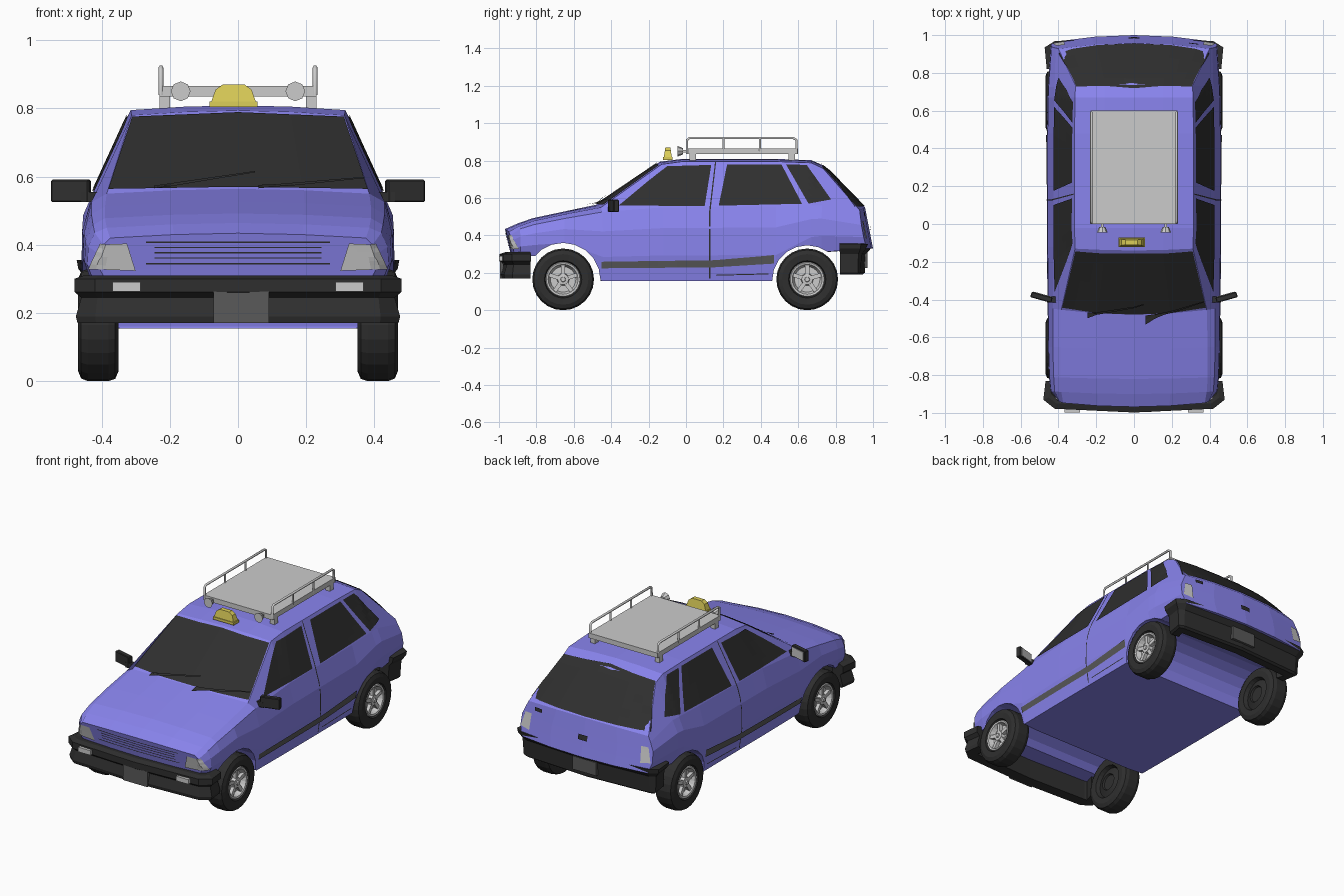
import bpy, bmesh, math
from mathutils import Vector, Matrix
from mathutils.bvhtree import BVHTree

if "Cube" in bpy.data.objects:
    bpy.data.objects.remove(bpy.data.objects["Cube"])


def material(name, r, g, b):
    m = bpy.data.materials.new(name)
    m.diffuse_color = (r, g, b, 1)
    m.use_nodes = True
    m.node_tree.nodes["Principled BSDF"].inputs["Base Color"].default_value = m.diffuse_color
    return m


PAINT = material("paint", .25, .23, .85)
BLACK = material("black", .028, .028, .028)
STRIPE = material("stripe", .1, .1, .1)
YELLOW = material("yellow", .72, .62, .1)


def finish(name, bm, mat=None, fix=True):
    if fix:
        bmesh.ops.remove_doubles(bm, verts=bm.verts, dist=.0005)
        bmesh.ops.recalc_face_normals(bm, faces=bm.faces)
    me = bpy.data.meshes.new(name)
    bm.to_mesh(me)
    bm.free()
    ob = bpy.data.objects.new(name, me)
    bpy.context.collection.objects.link(ob)
    if mat:
        me.materials.append(mat)
    return ob


def box(name, c, size, mat=None, rz=0, bevel=0):
    bm = bmesh.new()
    bmesh.ops.create_cube(bm, size=1, matrix=Matrix.Translation(c) @ Matrix.Rotation(rz, 4, 'Z') @ Matrix.Diagonal((*size, 1)))
    if bevel:
        bmesh.ops.bevel(bm, geom=bm.edges[:], offset=bevel, segments=1, affect='EDGES')
    return finish(name, bm, mat)


def cylinder(name, c, r1, r2, depth, axis, n, mat=None):
    bm = bmesh.new()
    rot = Matrix.Rotation(math.pi / 2, 4, 'Y' if axis == 'X' else 'X')
    bmesh.ops.create_cone(bm, cap_ends=True, segments=n, radius1=r1, radius2=r2, depth=depth, matrix=Matrix.Translation(c) @ rot)
    return finish(name, bm, mat)


def lathe(name, profile, cy, cz, sx, n, mat=None):
    """Revolve (radius, x) points around an axle along x."""
    bm = bmesh.new()
    rings = [[bm.verts.new((sx * x, cy + r * math.cos(2 * math.pi * i / n), cz + r * math.sin(2 * math.pi * i / n)))
              for i in range(n)] for r, x in profile]
    for a, b in zip(rings, rings[1:]):
        for i in range(n):
            j = (i + 1) % n
            bm.faces.new((a[i], a[j], b[j], b[i]))
    ob = finish(name, bm, mat)
    return ob


def sweep(name, path, profile, mat):
    """Sweep a closed (outward offset, z) profile along a plan path."""
    bm = bmesh.new()
    p = [Vector(q) for q in path]
    rings = []
    for i, q in enumerate(p):
        d = (q - p[i - 1]).normalized() if i else Vector((0, 0))
        if i < len(p) - 1:
            d = d + (p[i + 1] - q).normalized()
        d.normalize()
        rings.append([bm.verts.new((q.x + o * d.y, q.y - o * d.x, z)) for o, z in profile])
    m = len(profile)
    for a, b in zip(rings, rings[1:]):
        for i in range(m):
            bm.faces.new((a[i], a[(i + 1) % m], b[(i + 1) % m], b[i]))
    bm.faces.new(rings[0])
    bm.faces.new(rings[-1])
    return finish(name, bm, mat)


def tube(name, pts, r):
    cu = bpy.data.curves.new(name, 'CURVE')
    cu.dimensions = '3D'
    cu.bevel_depth = r
    cu.bevel_resolution = 1
    cu.use_fill_caps = True
    s = cu.splines.new('POLY')
    s.points.add(len(pts) - 1)
    for q, v in zip(s.points, pts):
        q.co = (*v, 1)
    ob = bpy.data.objects.new(name, cu)
    bpy.context.collection.objects.link(ob)


# Body stations: y, floor z, waist x, belt x, belt z, roof x, roof z, plan curve, lean
STATIONS = [
    (-.965, .29, .405, .395, .400, .375, .420, .025, .03),
    (-.900, .29, .442, .420, .435, .385, .450, .015, 0),
    (-.820, .29, .450, .425, .458, .390, .478, .01, 0),
    (-.660, .29, .455, .430, .490, .390, .512, .01, 0),
    (-.480, .155, .457, .430, .525, .385, .550, .035, 0),
    (-.140, .155, .460, .425, .550, .312, .780, .02, 0),
    (-.020, .155, .460, .425, .550, .315, .795, 0, 0),
    (.480, .155, .460, .425, .555, .315, .795, 0, 0),
    (.670, .30, .457, .422, .560, .312, .788, 0, 0),
    (.740, .31, .455, .420, .560, .310, .758, -.015, 0),
    (.960, .33, .440, .415, .505, .400, .535, -.04, .04)]


def place(s, x, z):
    y = s[0] + s[7] * (x / .45) ** 2 + s[8] * (s[6] - z) / (s[6] - s[1])
    return Vector((x, y, z))


def section(s):
    y, zb, xw, xb, zl, xr, zr = s[:7]
    h, xf = zl - zb, xw - .02
    return [(0, zb), (xf / 2, zb), (xf, zb), (xw, zb + .35 * h), (xw - .003, zb + .72 * h), (xb, zl),
            (xr, zr), (xr / 2, zr + .01), (0, zr + .014)]


bm = bmesh.new()


def quad(pts, sx):
    bm.faces.new([bm.verts.new((sx * p.x, p.y, p.z)) for p in pts])


for sx in (1, -1):
    for a, b in zip(STATIONS, STATIONS[1:]):
        ra = [place(a, *p) for p in section(a)]
        rb = [place(b, *p) for p in section(b)]
        for i in range(8):
            quad((ra[i], ra[i + 1], rb[i + 1], rb[i]), sx)
    for s in (STATIONS[0], STATIONS[-1]):
        r = section(s)
        rows = [r[0:3]] + [[(0, z), (x / 2, z), (x, z)] for x, z in r[3:6]] + [r[:5:-1]]
        rows = [[place(s, *p) for p in row] for row in rows]
        for lo, hi in zip(rows, rows[1:]):
            for i in range(2):
                quad((lo[i], lo[i + 1], hi[i + 1], hi[i]), sx)
bmesh.ops.remove_doubles(bm, verts=bm.verts, dist=.0005)
bmesh.ops.recalc_face_normals(bm, faces=bm.faces)
TREE = BVHTree.FromBMesh(bm)
body = finish("body", bm, PAINT)

# Wheel arches cut through the body
for name, y, r in (("front_arch", -.657, .2), ("rear_arch", .648, .187)):
    cut = cylinder(name + "_cutter", (0, y, .16), r, r, 1.2, 'X', 20)
    cut.hide_render = True
    cut.hide_viewport = True
    cut.display_type = 'WIRE'
    mod = body.modifiers.new(name, 'BOOLEAN')
    mod.operation = 'DIFFERENCE'
    mod.solver = 'EXACT'
    mod.object = cut


def decal(name, side, low, high, mat=None, off=.005, n=6):
    """Panel between two polylines, projected on the body from one side."""
    d = {'R': Vector((-1, 0, 0)), 'L': Vector((1, 0, 0)), 'F': Vector((0, 1, 0)), 'B': Vector((0, -1, 0))}[side]
    b = bmesh.new()

    def along(line):
        out = [Vector(line[0])]
        for p, q in zip(line, line[1:]):
            out += [Vector(p).lerp(Vector(q), (k + 1) / n) for k in range(n)]
        return out

    def hit(p):
        base = Vector((0, p.x, p.y)) if side in 'RL' else Vector((p.x, 0, p.y))
        loc, nor, _, _ = TREE.ray_cast(base - 2 * d, d)
        if loc is None:
            loc, nor, _, _ = TREE.find_nearest(base - .95 * d)
        return b.verts.new(loc + nor * off)

    lo, hi = along(low), along(high)
    grid = [[hit(p.lerp(q, k / n)) for p, q in zip(lo, hi)] for k in range(n + 1)]
    for r0, r1 in zip(grid, grid[1:]):
        for i in range(len(r0) - 1):
            f = b.faces.new((r0[i], r0[i + 1], r1[i + 1], r1[i]))
            f.normal_update()
            if f.normal.dot(d) > 0:
                f.normal_flip()
    finish(name, b, mat, fix=False)


# Side glass, stripe and door seams
for s in 'RL':
    decal("front_door_glass_" + s, s, [(-.36, .557), (-.2, .556), (.1, .556)], [(-.2, .69), (-.1, .768), (.135, .775)], BLACK)
    decal("rear_door_glass_" + s, s, [(.175, .557), (.62, .567)], [(.22, .778), (.51, .778)], BLACK)
    decal("quarter_glass_" + s, s, [(.655, .568), (.775, .59)], [(.535, .777), (.645, .775)], BLACK)
    decal("side_stripe_" + s, s, [(-.45, .225), (.15, .23), (.47, .25)], [(-.45, .26), (.15, .268), (.47, .295)], STRIPE)
    decal("door_seam_" + s, s, [(.124, .17), (.131, .17)], [(.124, .53), (.131, .53)], BLACK, .003)
    decal("pillar_seam_" + s, s, [(.124, .53), (.131, .53)], [(.155, .79), (.161, .79)], BLACK, .003)
    decal("sill_seam_" + s, s, [(.16, .185), (.44, .192)], [(.16, .19), (.44, .197)], BLACK, .003)

# Windscreen, wipers and hatch glass
decal("windscreen", 'F', [(-.38, .56), (0, .566), (.38, .56)], [(-.31, .772), (0, .785), (.31, .772)], BLACK)
for x0, x1, z1 in ((-.245, .05, .605), (.06, .37, .588)):
    decal("wiper", 'F', [(x0, .552), (x1, z1 - .004)], [(x0, .562), (x1, z1)], BLACK, .014)
decal("hatch_glass", 'B', [(-.395, .552), (0, .553), (.395, .552)], [(-.305, .762), (0, .782), (.305, .762)], BLACK)
decal("hatch_latch", 'B', [(-.03, .425), (.03, .425)], [(-.03, .455), (.03, .455)], BLACK, .008)
decal("hatch_lock", 'B', [(.29, .50), (.34, .50)], [(.29, .52), (.34, .52)], BLACK, .012)

# Lamps and grille
for s in (1, -1):
    decal("headlight", 'F', [(s * .30, .325), (s * .435, .33)], [(s * .325, .405), (s * .40, .402)], None, .006)
    decal("tail_light", 'B', [(s * .37, .38), (s * .432, .39)], [(s * .365, .475), (s * .41, .475)], None, .006)
    box("fog_light", (s * .327, -.982, .277), (.083, .034, .028))
for z in (.345, .362, .378, .393, .408):
    w = .245 if .35 < z < .4 else .27
    decal("grille_slot", 'F', [(-w, z - .002), (w, z - .002)], [(-w, z + .002), (w, z + .002)], BLACK, .004)

# Bumpers and plates
half = [(-.468, -.83), (-.48, -.93), (-.42, -.978), (0, -.998)]
sweep("front_bumper", half + [(-x, y) for x, y in half[2::-1]],
      [(0, .30), (0, .262), (-.022, .245), (-.005, .19), (-.01, .17), (-.08, .17), (-.08, .305), (-.03, .31)], BLACK)
half = [(.462, .82), (.473, .935), (.42, .968), (0, .993)]
sweep("rear_bumper", half + [(-x, y) for x, y in half[2::-1]],
      [(0, .355), (-.005, .33), (-.03, .3), (-.037, .2), (-.05, .19), (-.1, .19), (-.1, .36)], BLACK)
box("front_plate", (.01, -.985, .217), (.163, .02, .093), STRIPE)
box("rear_plate", (0, .96, .265), (.16, .02, .08), STRIPE)

# Door mirrors
for s in (1, -1):
    box("mirror_housing", (s * .49, -.388, .558), (.115, .03, .066), BLACK, s * .27, .004)
    box("mirror_glass", (s * .486, -.3725, .558), (.095, .004, .052), None, s * .27)
    box("mirror_arm", (s * .435, -.40, .54), (.05, .03, .03), BLACK)

# Wheels
TYRE = [(0, .37), (.045, .37), (.05, .36), (.09, .375), (.1, .352), (.135, .35), (.158, .36), (.165, .38),
        (.165, .44), (.157, .46), (.135, .469), (.1, .466), (.092, .45), (.088, .42), (0, .42)]
for s in (1, -1):
    for y in (-.657, .648):
        lathe("tyre", TYRE, y, .165, s, 24, BLACK)
        lathe("rim", [(.094, .455), (.09, .463), (.08, .46), (.072, .44), (.068, .432), (0, .432)], y, .165, s, 24)
        lathe("hub", [(.034, .43), (.03, .456), (.014, .458), (.012, .465), (0, .465)], y, .165, s, 10)
        for k in range(5):
            a = 2 * math.pi * k / 5
            sp = box("spoke", (0, 0, .052), (.02, .022, .062))
            sp.rotation_euler = (a, 0, 0)
            sp.location = (s * .444, y, .165)

# Roof rack with rails and spotlights
box("rack_tray", (0, .3, .85), (.46, .6, .03))
for s in (1, -1):
    x = s * .226
    tube("rack_rail", [(x, .005, .84), (x, .005, .91), (x, .017, .92), (x, .575, .92), (x, .59, .91), (x, .59, .84)], .007)
    for y in (.2, .395):
        tube("rack_post", [(x, y, .85), (x, y, .92)], .006)
    for y in (.035, .565):
        box("rack_foot", (s * .215, y, .82), (.03, .035, .04))
    cylinder("spotlight", (s * .168, -.03, .85), .016, .029, .03, 'Y', 8)
    box("spotlight_bracket", (s * .168, -.008, .85), (.012, .03, .012))

# Roof sign
box("roof_sign_base", (-.013, -.097, .812), (.14, .05, .016), YELLOW)
bm = bmesh.new()
outline = [(-.078, .82), (-.066, .855), (-.045, .87), (.019, .87), (.04, .855), (.052, .82)]
front = bm.faces.new([bm.verts.new((x, -.118 + (z - .82) * .15, z)) for x, z in outline])
back = bmesh.ops.extrude_face_region(bm, geom=[front])
for v in back["geom"]:
    if isinstance(v, bmesh.types.BMVert):
        v.co.y += .042 - (v.co.z - .82) * .3
if not front.is_valid or all(len(e.link_faces) > 1 for e in bm.edges) is False:
    bmesh.ops.holes_fill(bm, edges=bm.edges)
finish("roof_sign", bm, YELLOW)
